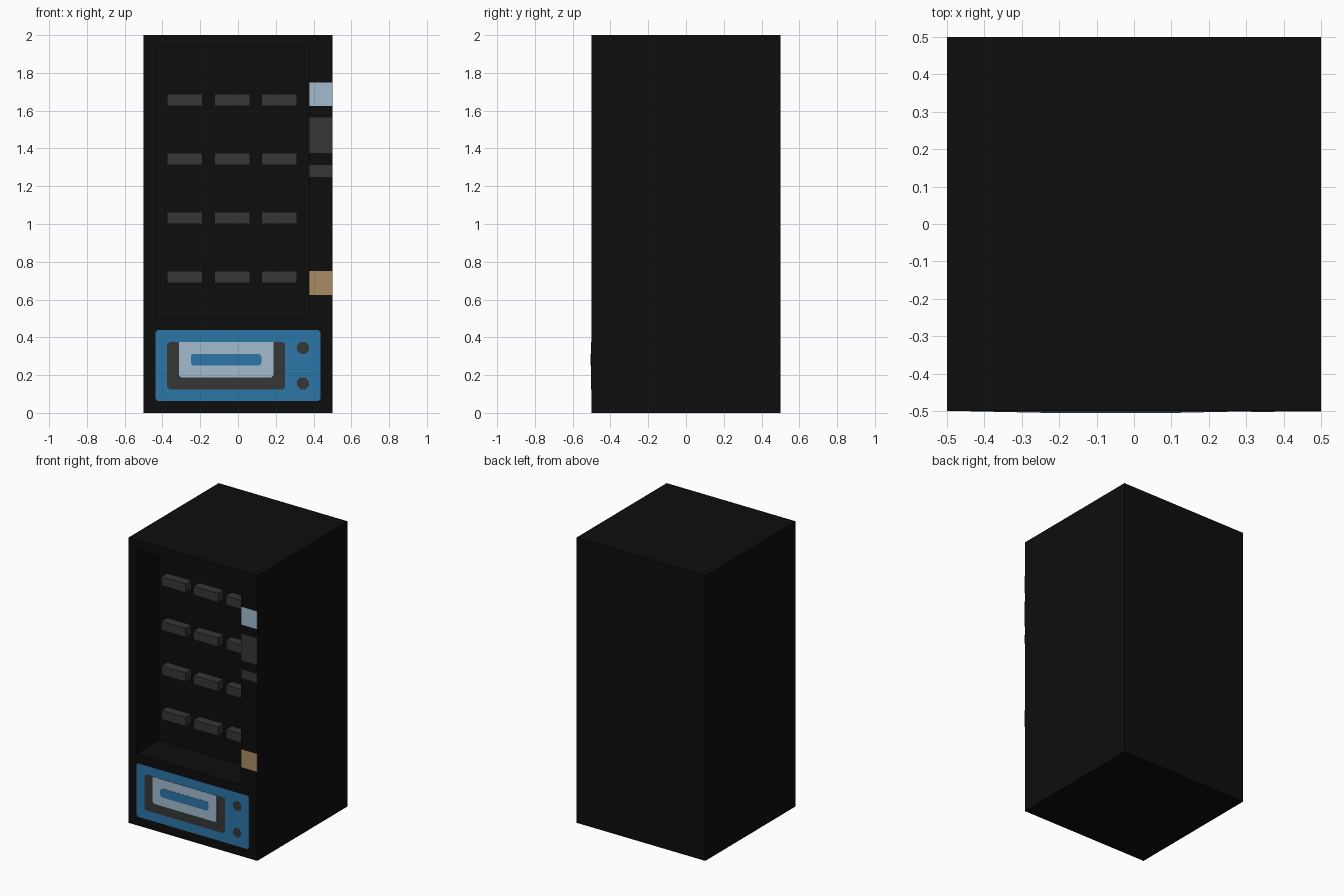
import bpy
import bmesh

cube = bpy.data.objects.get("Cube")
if cube:
    bpy.data.objects.remove(cube, do_unlink=True)

U = 1 / 16          # design grid unit
FRONT = -0.5        # front plane of the cabinet


def material(name, rgb):
    m = bpy.data.materials.new(name)
    m.use_nodes = True
    m.diffuse_color = (*rgb, 1)
    m.node_tree.nodes["Principled BSDF"].inputs["Base Color"].default_value = (*rgb, 1)
    return m


BLACK = material("cabinet black", (0.004, 0.004, 0.004))
GREY = material("dark grey", (0.037, 0.037, 0.037))
BLUE = material("panel blue", (0.027, 0.181, 0.392))
PALE = material("pale blue", (0.366, 0.497, 0.617))
TAN = material("tan", (0.402, 0.262, 0.127))


def rect(x0, x1, z0, z1, cut_low=0.0, cut_high=0.0):
    """Outline in x, z with optionally chamfered lower and upper corners."""
    a, b = cut_low, cut_high
    pts = [(x0 + a, z0), (x1 - a, z0), (x1, z0 + a), (x1, z1 - b),
           (x1 - b, z1), (x0 + b, z1), (x0, z1 - b), (x0, z0 + a)]
    return [p for i, p in enumerate(pts) if p != pts[i - 1]]


def loft(name, sections, mat):
    """Closed solid through a list of (y, outline) sections."""
    bm = bmesh.new()
    rings = [[bm.verts.new((x, y, z)) for x, z in pts] for y, pts in sections]
    n = len(rings[0])
    for r, s in zip(rings, rings[1:]):
        for i in range(n):
            j = (i + 1) % n
            bm.faces.new((r[i], r[j], s[j], s[i]))
    bm.faces.new(rings[0])
    bm.faces.new(rings[-1])
    bmesh.ops.recalc_face_normals(bm, faces=bm.faces)
    mesh = bpy.data.meshes.new(name)
    bm.to_mesh(mesh)
    bm.free()
    mesh.materials.append(mat)
    ob = bpy.data.objects.new(name, mesh)
    bpy.context.collection.objects.link(ob)
    return ob


def plate(name, mat, x0, x1, z0, z1, layer=1, low=0.0, high=0.0):
    """Thin plate on the cabinet front, measured in grid units."""
    pts = rect(x0 * U, x1 * U, z0 * U, z1 * U, low, high)
    return loft(name, [(FRONT, pts), (FRONT - 0.0012 * layer, pts)], mat)


# Cabinet with the display recess in its front
outer = rect(-0.5, 0.5, 0, 2)
recess = rect(-7 * U, 6 * U, 8 * U, 31 * U)
loft("cabinet", [(0.5, outer), (FRONT, outer), (FRONT, recess),
                 (FRONT + 4 * U, recess)], BLACK)

# Four rows of three goods on the back wall of the recess
for row in range(4):
    for col in range(3):
        x, z = (-6 + 4 * col) * U, (11 + 5 * row) * U
        pts = rect(x, x + 3 * U, z, z + U)
        loft(f"goods_{row + 1}_{col + 1}",
             [(FRONT + 3 * U, pts), (FRONT + 4 * U, pts)], GREY)

# Controls on the front's left-hand pillar
plate("display", PALE, 6, 8, 26, 28)
plate("keypad", GREY, 6, 8, 22, 25)
plate("coin_slot", GREY, 6, 8, 20, 21)
plate("coin_return", TAN, 6, 8, 10, 12)

# Delivery panel, layered from back to front
C = 0.0125
plate("delivery_panel", BLUE, -7, 7, 1, 7, 1, C, C)
plate("delivery_frame", GREY, -6, 4, 2, 6, 2, C, C)
plate("delivery_flap", PALE, -5, 3, 3, 6, 3, C, 0)
plate("flap_handle", BLUE, -4, 2, 4, 5, 4, C, C)
for name, z in (("lower_bolt", 2), ("upper_bolt", 5)):
    plate(name, GREY, 5, 6, z, z + 1, 2, 0.018, 0.018)
